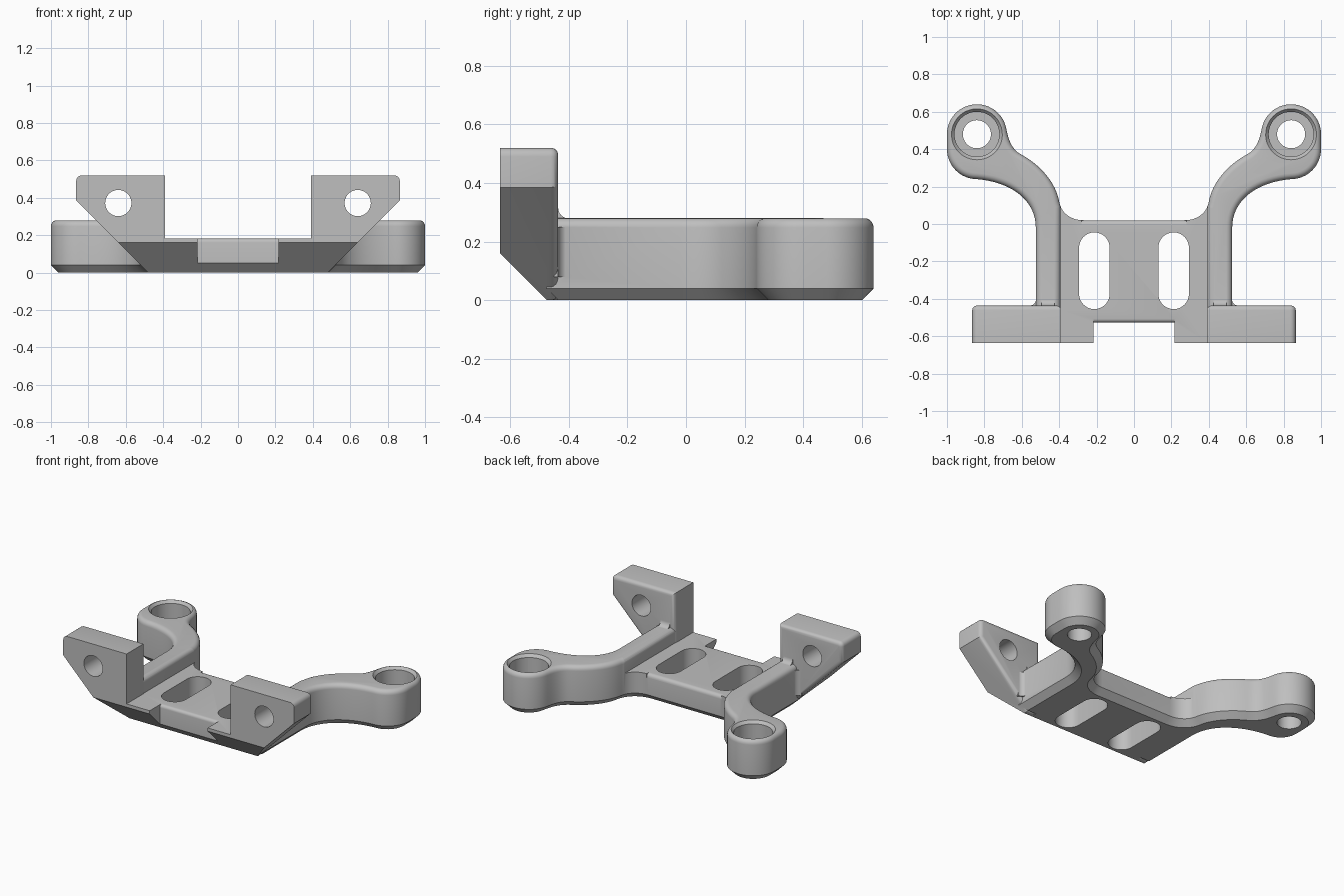
import bpy, bmesh, math
from mathutils import Vector
from mathutils.geometry import interpolate_bezier

if "Cube" in bpy.data.objects:
    bpy.data.objects.remove(bpy.data.objects["Cube"])

grey = bpy.data.materials.new("light grey")
grey.use_nodes = True
grey.diffuse_color = (0.52, 0.52, 0.52, 1)
grey.node_tree.nodes["Principled BSDF"].inputs["Base Color"].default_value = (0.52, 0.52, 0.52, 1)


def arc(cx, cy, r, a0, a1, n):
    angles = [math.radians(a0 + (a1 - a0) * i / n) for i in range(n + 1)]
    return [(cx + r * math.cos(a), cy + r * math.sin(a)) for a in angles]


def curve(p0, h0, h1, p1, n=10):
    pts = interpolate_bezier(*(Vector((*p, 0)) for p in (p0, h0, h1, p1)), n)
    return [(p.x, p.y) for p in pts]


def prism(name, outline, lo, hi, axis="Z", bevels=()):
    """Extrude an outline along an axis; bevels = (end, width, segments)."""
    place = {"Z": lambda a, b, t: (a, b, t),
             "Y": lambda a, b, t: (a, t, b),
             "X": lambda a, b, t: (t, a, b)}[axis]
    bm = bmesh.new()
    ends = [[bm.verts.new(place(a, b, t)) for a, b in outline] for t in (lo, hi)]
    for ring in ends:
        bm.faces.new(ring)
    count = len(outline)
    for i in range(count):
        j = (i + 1) % count
        bm.faces.new((ends[0][i], ends[0][j], ends[1][j], ends[1][i]))
    bmesh.ops.recalc_face_normals(bm, faces=bm.faces)
    index = "XYZ".index(axis)
    for end, width, segments in bevels:
        edges = [e for e in bm.edges if all(abs(v.co[index] - end) < 1e-5 for v in e.verts)]
        bmesh.ops.bevel(bm, geom=edges, offset=width, segments=segments, profile=0.5,
                        affect="EDGES", clamp_overlap=False)
    mesh = bpy.data.meshes.new(name)
    bm.to_mesh(mesh)
    bm.free()
    obj = bpy.data.objects.new(name, mesh)
    bpy.context.collection.objects.link(obj)
    mesh.materials.append(grey)
    return obj


def cone(name, x, y, z0, z1, r0, r1):
    bpy.ops.mesh.primitive_cone_add(vertices=48, radius1=r0, radius2=r1, depth=z1 - z0,
                                    location=(x, y, (z0 + z1) / 2))
    obj = bpy.context.object
    obj.name = name
    return obj


def combine(target, other, operation="DIFFERENCE"):
    mod = target.modifiers.new(operation.lower(), "BOOLEAN")
    mod.operation, mod.solver, mod.object = operation, "EXACT", other
    bpy.context.view_layer.objects.active = target
    bpy.ops.object.modifier_apply(modifier=mod.name)
    bpy.data.objects.remove(other)


# Whole footprint: rear plate edge, curved arm, boss, outer arm side
half = curve((0.27, 0.02), (0.34, 0.02), (0.39, 0.06), (0.4, 0.12))
half += curve((0.4, 0.12), (0.42, 0.23), (0.51, 0.32), (0.6, 0.37), 14)[1:]
half += curve((0.6, 0.37), (0.65, 0.395), (0.67, 0.44), (0.6824, 0.5078), 8)[1:]
half += arc(0.84, 0.48, 0.16, 170, 0, 24)[1:]
half += arc(0.84, 0.40, 0.16, 0, -90, 12)
half += curve((0.84, 0.24), (0.66, 0.225), (0.525, 0.13), (0.525, -0.02), 18)[1:]
half += [(0.525, -0.475), (0.46, -0.475), (0.46, -0.635)]
outline = half + [(-x, y) for x, y in reversed(half)]
frame = prism("mounting_bracket", outline, 0, 0.28, bevels=[(0, 0.04, 1), (0.28, 0.032, 5)])

# Sunken plate between the arms, with rounded upper arm edges
wall, top, r = 0.393, 0.28, 0.03
side = [(wall, 0.182)] + arc(wall + r, top - r, r, 180, 90, 6) + [(wall + r, 0.4)]
pocket = side + [(-x, z) for x, z in reversed(side)]
combine(frame, prism("pocket_cutter", pocket, -0.8, 0.13, "Y"))

# Rounded rear edge of the plate
edge = [(0.03, 0.2), (-0.005, 0.2)] + arc(-0.005, 0.157, 0.025, 90, 0, 5) + [(0.03, 0.157)]
combine(frame, prism("edge_cutter", edge, -0.28, 0.28, "X"))

for s in (-1, 1):
    # Upright ear with a sloping outer underside
    ear_profile = [(0.39, 0), (0.48, 0), (0.865, 0.385)]
    ear_profile += arc(0.835, 0.49, 0.03, 0, 90, 5) + [(0.39, 0.52)]
    ear = prism("ear", [(s * x, z) for x, z in ear_profile], -0.635, -0.436, "Y",
                bevels=[(-0.436, 0.025, 4)])
    combine(frame, ear, "UNION")

    # Fillet where the arm top meets the ear
    fillet = [(-0.47, 0.27), (-0.40, 0.27)] + arc(-0.40, 0.315, 0.036, -90, -180, 6) + [(-0.47, 0.315)]
    combine(frame, prism("ear_fillet", fillet, *sorted((s * 0.425, s * 0.495)), "X"), "UNION")

    # Fillet where the outer arm side meets the ear
    fillet = [(0.51, -0.45), (0.51, -0.40)] + arc(0.56, -0.40, 0.037, 180, 270, 6) + [(0.56, -0.45)]
    combine(frame, prism("side_fillet", [(s * x, y) for x, y in fillet], 0.08, 0.25), "UNION")

    # Bolt hole through the ear, countersunk at the back
    hole = arc(s * 0.64, 0.372, 0.07, 0, 352.5, 47)
    combine(frame, prism("ear_hole_cutter", hole, -0.8, -0.3, "Y"))

    # Stepped boss hole
    for z0, z1, r0, r1 in ((-0.1, 0.4, 0.075, 0.075), (0.1, 0.4, 0.12, 0.12), (0.255, 0.285, 0.115, 0.141)):
        combine(frame, cone("boss_cutter", s * 0.84, 0.48, z0, z1, r0, r1))

    # Long slot in the plate
    slot = arc(s * 0.212, -0.127, 0.082, 0, 180, 16) + arc(s * 0.212, -0.373, 0.082, 180, 360, 16)
    combine(frame, prism("slot_cutter", slot, -0.1, 0.5))

# Front notch and sloping front underside
notch = [(-0.217, -0.7), (0.217, -0.7), (0.217, -0.527), (-0.217, -0.527)]
combine(frame, prism("notch_cutter", notch, -0.1, 0.5))
edge = [(-0.56, 0.2), (-0.507, 0.2)] + arc(-0.507, 0.162, 0.02, 90, 180, 5) + [(-0.56, 0.162)]
combine(frame, prism("notch_edge_cutter", edge, -0.217, 0.217, "X"))
wedge = [(-0.375, -0.1), (-0.775, 0.3), (-0.775, -0.1)]
combine(frame, prism("front_slope_cutter", wedge, -1.2, 1.2, "X"))

# Smooth curved walls, keep crisp edges
bpy.ops.object.select_all(action="DESELECT")
frame.select_set(True)
bpy.context.view_layer.objects.active = frame
bpy.ops.object.shade_smooth_by_angle(angle=math.radians(30))
